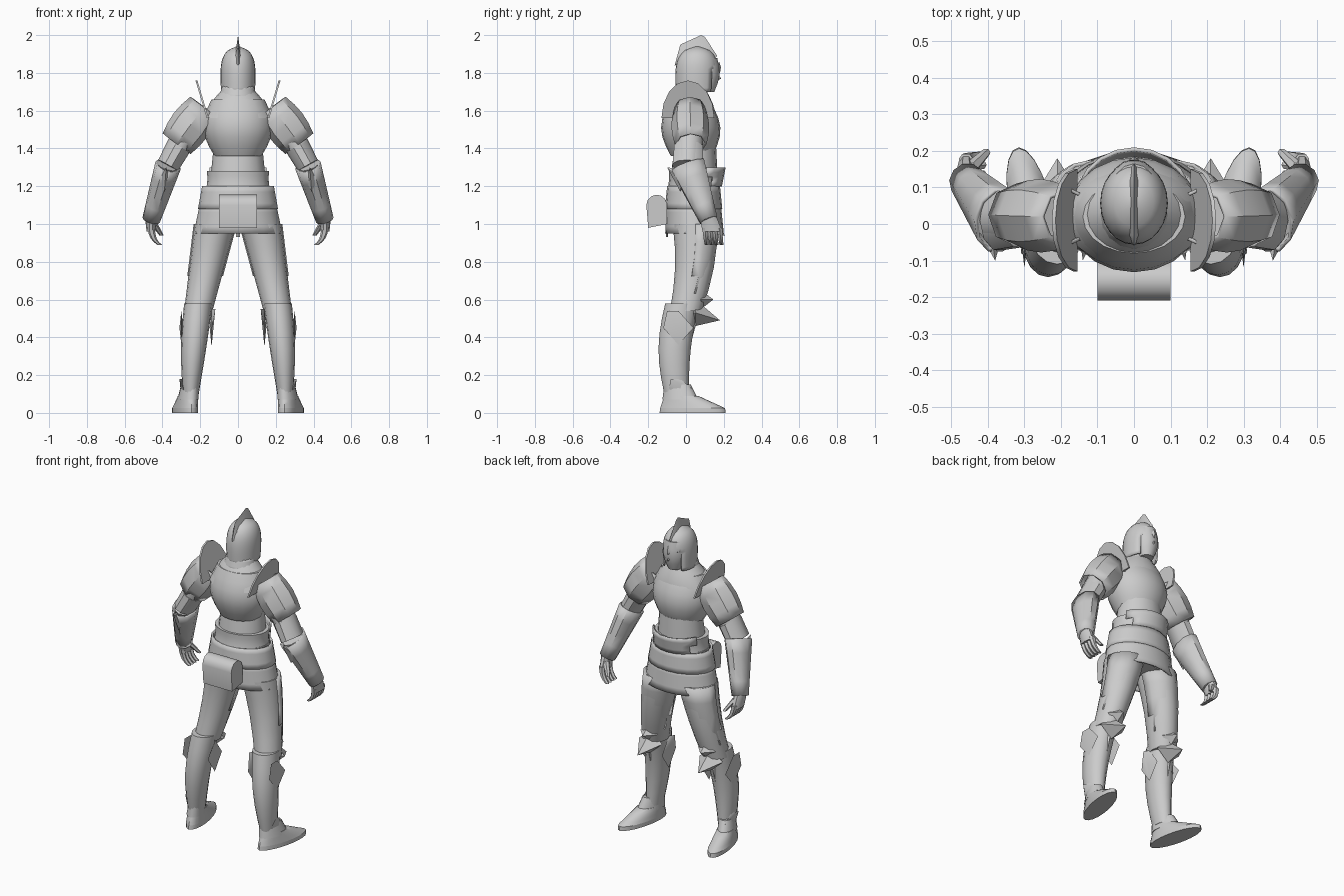
import bpy, bmesh, math
from mathutils import Vector

cube = bpy.data.objects.get("Cube")
if cube:
    bpy.data.objects.remove(cube, do_unlink=True)

steel = bpy.data.materials.new("plain grey")
steel.use_nodes = True
steel.diffuse_color = (.6, .6, .6, 1)
steel.node_tree.nodes["Principled BSDF"].inputs["Base Color"].default_value = steel.diffuse_color


def finish(name, bm, mirror, thick=0):
    """Turn a bmesh into a shaded object, optionally thickened and mirrored."""
    bmesh.ops.recalc_face_normals(bm, faces=bm.faces)
    mesh = bpy.data.meshes.new(name)
    bm.to_mesh(mesh)
    bm.free()
    mesh.materials.append(steel)
    obj = bpy.data.objects.new(name, mesh)
    bpy.context.collection.objects.link(obj)
    bpy.ops.object.select_all(action="DESELECT")
    obj.select_set(True)
    bpy.context.view_layer.objects.active = obj
    bpy.ops.object.shade_smooth_by_angle(angle=math.radians(40))
    if thick:
        shell = obj.modifiers.new("thickness", "SOLIDIFY")
        shell.thickness = thick
        shell.offset = -1
    if mirror:
        obj.modifiers.new("other side", "MIRROR").use_mirror_merge = False


def limb(name, start, end, wide, deep, bulge=0, bend=(0, 0, 0), sides=16, steps=4, follow=False,
         dome=False, shear=0, keep=None, shell=0, mirror=False):
    """Tapered tube; wide and deep give its half sizes at start and end."""
    bm = bmesh.new()
    start, end, bend = Vector(start), Vector(end), Vector(bend)
    across, along = Vector((1, 0, 0)), Vector((0, 1, 0))
    if follow:
        axis = (end - start).normalized()
        across = along.cross(axis).normalized()
        along = axis.cross(across)
    loops = []
    for i in range(steps + 1):
        t = i / steps
        swell = math.sin(math.pi * t)
        scale = math.sqrt(max(1 - t ** 4, .01)) if dome else 1
        rx = (wide[0] + (wide[1] - wide[0]) * t + bulge * swell) * scale
        ry = (deep[0] + (deep[1] - deep[0]) * t + bulge * swell) * scale
        centre = start.lerp(end, t) + bend * swell
        loop = []
        for k in range(sides):
            a = math.tau * k / sides
            p = centre + across * rx * math.cos(a) + along * ry * math.sin(a)
            p.x += shear * (p.y - centre.y)
            loop.append(bm.verts.new(p))
        loops.append(loop)
    for low, high in zip(loops, loops[1:]):
        for k in range(sides):
            n = (k + 1) % sides
            bm.faces.new((low[k], low[n], high[n], high[k]))
    if dome or not shell:
        bm.faces.new(loops[-1])
    if not shell:
        bm.faces.new(loops[0])
    if keep:
        drop = [f for f in bm.faces if not keep(f.calc_center_median())]
        bmesh.ops.delete(bm, geom=drop, context="FACES")
    finish(name, bm, mirror, shell)


def hull(name, points, mirror=False):
    """Convex solid around a few points."""
    bm = bmesh.new()
    for p in points:
        bm.verts.new(p)
    solid = bmesh.ops.convex_hull(bm, input=bm.verts)
    inside = [g for g in solid["geom_interior"] if isinstance(g, bmesh.types.BMVert)]
    bmesh.ops.delete(bm, geom=inside, context="VERTS")
    finish(name, bm, mirror)


def spike(name, centre, size, tip, mirror=True):
    """Faceted diamond drawn out to a tip."""
    points = [Vector(tip)]
    for axis in range(3):
        for sign in (-1, 1):
            p = Vector(centre)
            p[axis] += sign * size[axis]
            points.append(p)
    hull(name, points, mirror)


# Joints that the limbs and their armour share
HIP, KNEE, ANKLE = Vector((.12, .05, 1)), Vector((.21, 0, .54)), Vector((.25, -.05, .1))
SHOULDER, ELBOW, WRIST = Vector((.23, .02, 1.56)), Vector((.37, .01, 1.31)), Vector((.46, .12, 1.02))

# Torso
limb("chest_armour", (0, .03, 1.36), (0, .02, 1.66), (.125, .14), (.11, .1), bulge=.052, sides=20, steps=6)
limb("shoulder_yoke", (0, .02, 1.56), (0, .03, 1.71), (.19, .085), (.14, .075), bulge=.01, sides=20)
limb("abdomen", (0, .04, 1.2), (0, .05, 1.4), (.15, .13), (.13, .11))
limb("neck", (0, .03, 1.64), (0, .05, 1.8), (.08, .06), (.08, .07))
limb("collar", (0, .02, 1.67), (0, .03, 1.73), (.1, .085), (.09, .08), shell=.01)

# Belt and layered skirt
limb("belt", (0, .04, 1.18), (0, .04, 1.28), (.17, .165), (.14, .13), bulge=-.005, sides=20)
limb("waist_guard", (0, .06, 1.2), (0, .065, 1.3), (.15, .15), (.12, .135), sides=20, shell=.01,
     keep=lambda c: c.y > .12)
limb("upper_skirt", (0, .04, 1.08), (0, .04, 1.2), (.212, .19), (.152, .14), sides=20, shell=.01)
limb("lower_skirt", (0, .045, .95), (0, .04, 1.1), (.235, .203), (.155, .145), sides=20, shell=.01)
limb("hips", (0, .04, .97), (0, .04, 1.2), (.19, .17), (.12, .13))

# Pouch with a rounded top, and its strap
pouch = [(-.1, 1), (-.2, .98)]
pouch += [(-.155 - .055 * math.cos(a / 2), 1.1 + .055 * math.sin(a / 2)) for a in range(7)]
hull("pouch", [(x, y, z) for x in (-.1, .1) for y, z in pouch])
limb("pouch_strap", (0, -.1, .93), (0, -.1, 1), (.01, .01), (.005, .005), sides=4)

# Head and helmet
limb("head", (0, .11, 1.7), (0, .065, 1.88), (.04, .07), (.04, .1), bulge=.02)
spike("nose", (0, .15, 1.78), (.015, .01, .03), (0, .188, 1.77), mirror=False)
limb("helmet", (0, .055, 1.7), (0, .06, 1.94), (.09, .1), (.11, .122), sides=24, steps=12, dome=True,
     shell=.01, keep=lambda c: c.y < .11 or c.z > 1.83 or abs(c.x) > .07)
spike("nose_guard", (0, .175, 1.83), (.015, .01, .03), (0, .18, 1.8), mirror=False)
ridge = [(0, -.06, 1.84), (0, -.03, 1.95), (0, .08, 2), (0, .1, 1.99), (0, .165, 1.89)]
hull("crest", ridge + [(x, y, 1.86) for x in (-.02, .02) for y in (-.03, .14)])

# Arms and their armour
limb("upper_arm", SHOULDER, ELBOW, (.075, .06), (.08, .07), sides=12, follow=True, mirror=True)
limb("elbow_band", SHOULDER.lerp(ELBOW, .6), ELBOW, (.065, .06), (.08, .085), sides=10, follow=True, mirror=True)
limb("shoulder_guard", (.18, .02, 1.62), (.325, .025, 1.425), (.09, .092), (.08, .085), bulge=.018, sides=8,
     follow=True, shell=.01, mirror=True)
limb("forearm", ELBOW, WRIST, (.06, .04), (.07, .045), sides=12, follow=True, mirror=True)
limb("forearm_guard", ELBOW, WRIST, (.07, .048), (.095, .05), sides=10, follow=True, shell=.01, mirror=True)
spike("cuff_point", (.39, -.03, 1.23), (.03, .03, .06), (.38, -.1, 1.3))

# Hands
limb("palm", WRIST + Vector((0, -.01, .04)), WRIST + Vector((0, .02, -.06)), (.035, .024), (.045, .055),
     sides=10, mirror=True)
for i, finger in enumerate(("little", "ring", "middle", "index")):
    knuckle = WRIST + Vector((0, .026 * i - .02, -.04))
    limb(finger + "_finger", knuckle, knuckle + Vector((-.045, .01, -.09)), (.02, .012), (.016, .012),
         bend=(.01, 0, -.01), sides=6, mirror=True)
limb("thumb", WRIST + Vector((-.01, .03, -.01)), WRIST + Vector((-.055, .075, -.08)), (.02, .012), (.02, .012),
     sides=6, mirror=True)

# Curved wing standing on the inner edge of each shoulder
wing = []
for k in range(9):
    a = math.pi * k / 8
    for x in (.155, .165):
        wing.append((x + .06 * math.sin(a), .01 + .14 * math.cos(a), 1.56 + .2 * math.sin(a)))
hull("shoulder_wing", wing, mirror=True)

# Legs and their armour
limb("thigh", HIP, KNEE, (.11, .075), (.12, .085), bend=(0, .02, 0), mirror=True)
limb("thigh_plate", HIP, HIP.lerp(KNEE, .8), (.115, .088), (.125, .09), bend=(0, .015, 0), shell=.01,
     keep=lambda c: c.y > .05, mirror=True)
limb("greave", KNEE + Vector((0, -.02, .04)), ANKLE, (.075, .042), (.09, .065), bulge=.008,
     bend=(.005, -.025, 0), steps=6, mirror=True)
spike("shin_ridge", (.23, -.02, .4), (.05, .05, .2), (.22, .07, .53))
spike("knee_guard", (.21, .05, .53), (.08, .03, .07), (.21, .18, .49))
spike("knee_plate", (.2, .08, .6), (.06, .04, .05), (.2, .145, .6))
spike("outer_calf_wing", (.3, -.04, .45), (.01, .08, .09), (.3, -.1, .54))
spike("inner_calf_wing", (.14, -.03, .45), (.01, .07, .1), (.12, -.06, .55))
spike("ankle_plate", (.29, -.03, .13), (.015, .06, .05), (.31, -.08, .18))

# Boots
TOE_OUT = .2
limb("sole", (.28, .035, 0), (.28, .035, .025), (.06, .06), (.175, .172), sides=20, shear=TOE_OUT, mirror=True)
limb("foot", (.28, .035, .025), (.265, -.025, .09), (.06, .05), (.172, .09), sides=20, shear=TOE_OUT, mirror=True)
limb("boot_ankle", (.265, -.03, .07), (.255, -.045, .15), (.053, .044), (.095, .07), shear=TOE_OUT, mirror=True)
